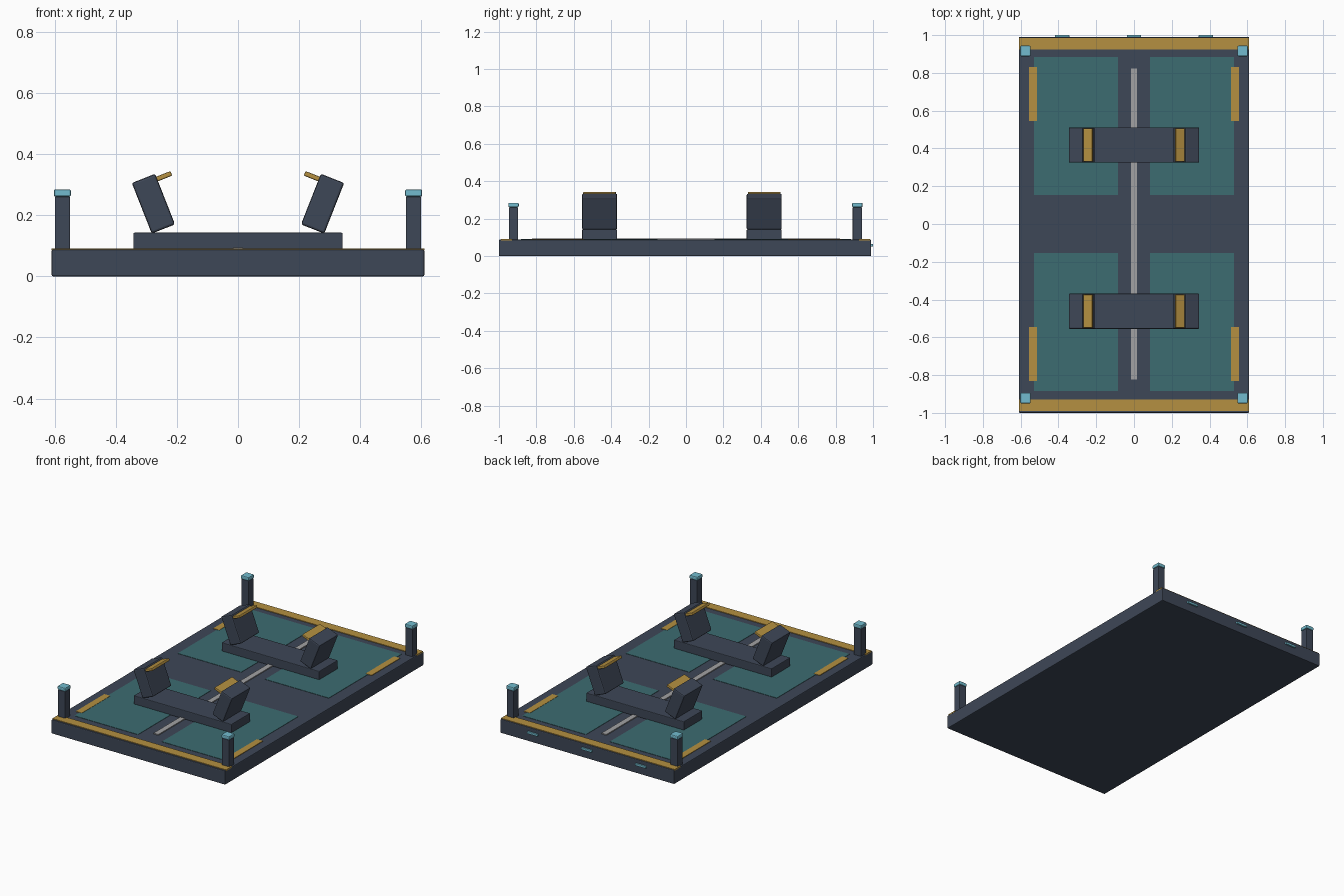
import bpy, math

if "Cube" in bpy.data.objects:
    bpy.data.objects.remove(bpy.data.objects["Cube"])

def mat(name, rgb):
    m = bpy.data.materials.new(name)
    m.diffuse_color = (*rgb, 1)
    m.use_nodes = True
    m.node_tree.nodes["Principled BSDF"].inputs["Base Color"].default_value = m.diffuse_color
    return m

SLATE = mat("dark slate", (0.048, 0.063, 0.095))
TEAL = mat("teal deck", (0.045, 0.15, 0.165))
GOLD = mat("ochre", (0.46, 0.28, 0.052))
CYAN = mat("pale cyan", (0.17, 0.50, 0.62))
GREY = mat("rail grey", (0.36, 0.36, 0.37))

def box(name, loc, size, material, bevel=0.0, tilt=0.0):
    """Box given by centre and size, tilted about y, with optional soft edges."""
    bpy.ops.mesh.primitive_cube_add(size=1, location=loc)
    o = bpy.context.object
    o.name = name
    o.scale = size
    bpy.ops.object.transform_apply(location=False, rotation=False, scale=True)
    o.rotation_euler.y = tilt
    o.data.materials.append(material)
    if bevel:
        b = o.modifiers.new("soft edges", 'BEVEL')
        b.width = bevel
        b.segments = 2
    return o

TOP = 0.088   # deck height

# Base slab
box("base_slab", (0, -0.005, TOP / 2), (1.22, 1.99, TOP), SLATE, 0.005)

# Centre rail
box("centre_rail", (0, 0, TOP + 0.002), (0.034, 1.645, 0.008), GREY)

# Tail lights on the back edge
for x in (-0.38, 0, 0.38):
    box("back_light", (x, 0.991, 0.058), (0.075, 0.018, 0.014), CYAN, 0.002)

for sy in (-1, 1):
    # End strips
    box("end_strip", (0, sy * 0.957 - 0.003, TOP), (1.22, 0.06, 0.008), GOLD)

    # Cradle beam
    cy = sy * 0.44 - 0.022
    box("cradle_beam", (0, cy, 0.115), (0.686, 0.187, 0.056), SLATE, 0.004)

    for sx in (-1, 1):
        # Deck panels and side strips
        box("deck_panel", (sx * 0.307, sy * 0.518, TOP), (0.446, 0.73, 0.004), TEAL)
        box("side_strip", (sx * 0.535, sy * 0.688, TOP), (0.042, 0.285, 0.007), GOLD)

        # Corner posts with caps
        py = sy * 0.919 - 0.003
        box("corner_post", (sx * 0.575, py, 0.173), (0.05, 0.05, 0.176), SLATE, 0.003)
        box("post_cap", (sx * 0.575, py, 0.273), (0.056, 0.056, 0.024), CYAN, 0.006)

        # Leaning cradle arms with grip pads
        tilt = sx * math.radians(21.5)
        box("cradle_arm", (sx * 0.277, cy, 0.238), (0.082, 0.187, 0.178), SLATE, 0.007, tilt)
        box("grip_pad", (sx * 0.247, cy, 0.326), (0.062, 0.175, 0.016), GOLD, 0.004, tilt)
